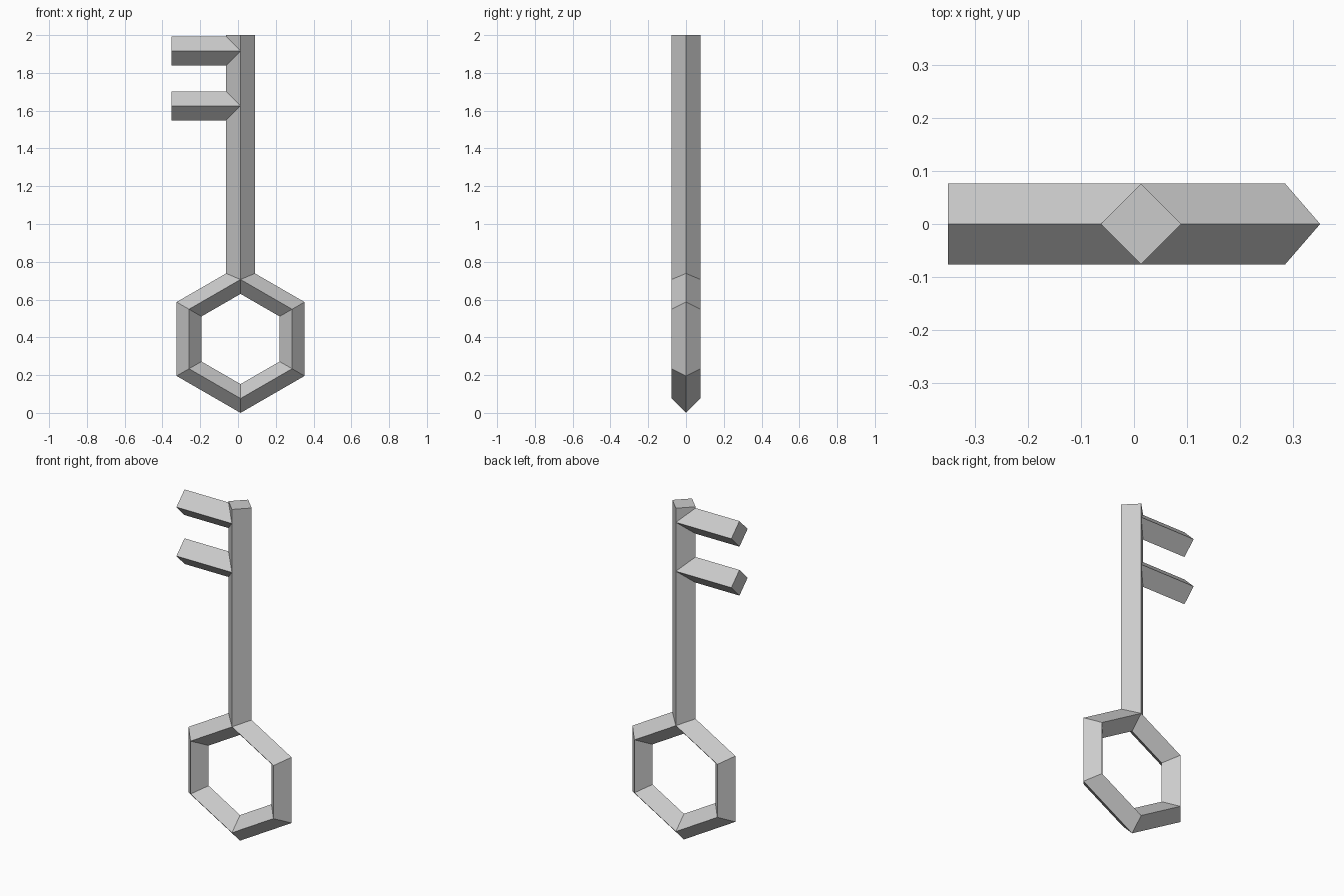
import bpy, bmesh, math
from mathutils import Vector

if "Cube" in bpy.data.objects:
    bpy.data.objects.remove(bpy.data.objects["Cube"])

CX = 0.0135           # axis of shaft and bow
H = 0.0762            # half-diagonal of the square bar
RING_Z, RING_R = 0.3912, 0.315
TOP, BIT_END = 2.0, -0.352
BITS = (1.625, 1.916)


def build(name, faces):
    """Make a flat-shaded object from lists of face corner points."""
    bm = bmesh.new()
    for face in faces:
        bm.faces.new([bm.verts.new(p) for p in face])
    bmesh.ops.remove_doubles(bm, verts=bm.verts[:], dist=1e-5)
    bmesh.ops.recalc_face_normals(bm, faces=bm.faces[:])
    mesh = bpy.data.meshes.new(name)
    bm.to_mesh(mesh)
    bm.free()
    obj = bpy.data.objects.new(name, mesh)
    bpy.context.collection.objects.link(obj)


def ring_section(i):
    """Diamond section at hexagon corner i: outer, front, inner, back."""
    a = math.radians(90 + 60 * i)
    d = Vector((math.cos(a), 0, math.sin(a)))
    c = Vector((CX, 0, RING_Z))
    side = Vector((0, H, 0))
    return [c + d * (RING_R + H), c + d * RING_R - side,
            c + d * (RING_R - H), c + d * RING_R + side]


# Bow: hexagonal ring, outer ridge trimmed where the shaft joins the top corner
trim = H / ((RING_R + H) * math.cos(math.radians(30)))
bow = []
for i in range(6):
    a, b = ring_section(i), ring_section(i + 1)
    a0, b0 = a[0].copy(), b[0].copy()
    if i == 0:
        a[0] = a0.lerp(b0, trim)
    if i == 5:
        b[0] = b0.lerp(a0, trim)
    for k in range(4):
        n = (k + 1) % 4
        bow.append([a[k], a[n], b[n], b[k]])
build("bow", bow)

# Shaft: diamond bar mitred onto the bow, with openings where the bits join
z_mid = RING_Z + RING_R
z_side = RING_Z + RING_R + H - H * math.tan(math.radians(30))
left, right = CX - H, CX + H
shaft = [[(CX, -H, TOP), (right, 0, TOP), (CX, H, TOP), (left, 0, TOP)]]
for y in (-H, H):
    shaft.append([(CX, y, z_mid), (right, 0, z_side), (right, 0, TOP), (CX, y, TOP)])
    mids = [z_mid, *BITS, TOP]
    lows = [z_side] + [z + H for z in BITS]
    highs = [z - H for z in BITS] + [TOP]
    for k in range(3):
        shaft.append([(CX, y, mids[k]), (CX, y, mids[k + 1]),
                      (left, 0, highs[k]), (left, 0, lows[k])])
build("shaft", shaft)

# Bits: two diamond teeth mitred into the shaft
for name, z in zip(("lower_bit", "upper_bit"), BITS):
    inner = [(left, 0, z + H), (CX, -H, z), (left, 0, z - H), (CX, H, z)]
    outer = [(BIT_END, y, zz) for _, y, zz in inner]
    build(name, [outer] + [[inner[k], inner[(k + 1) % 4], outer[(k + 1) % 4], outer[k]]
                           for k in range(4)])
